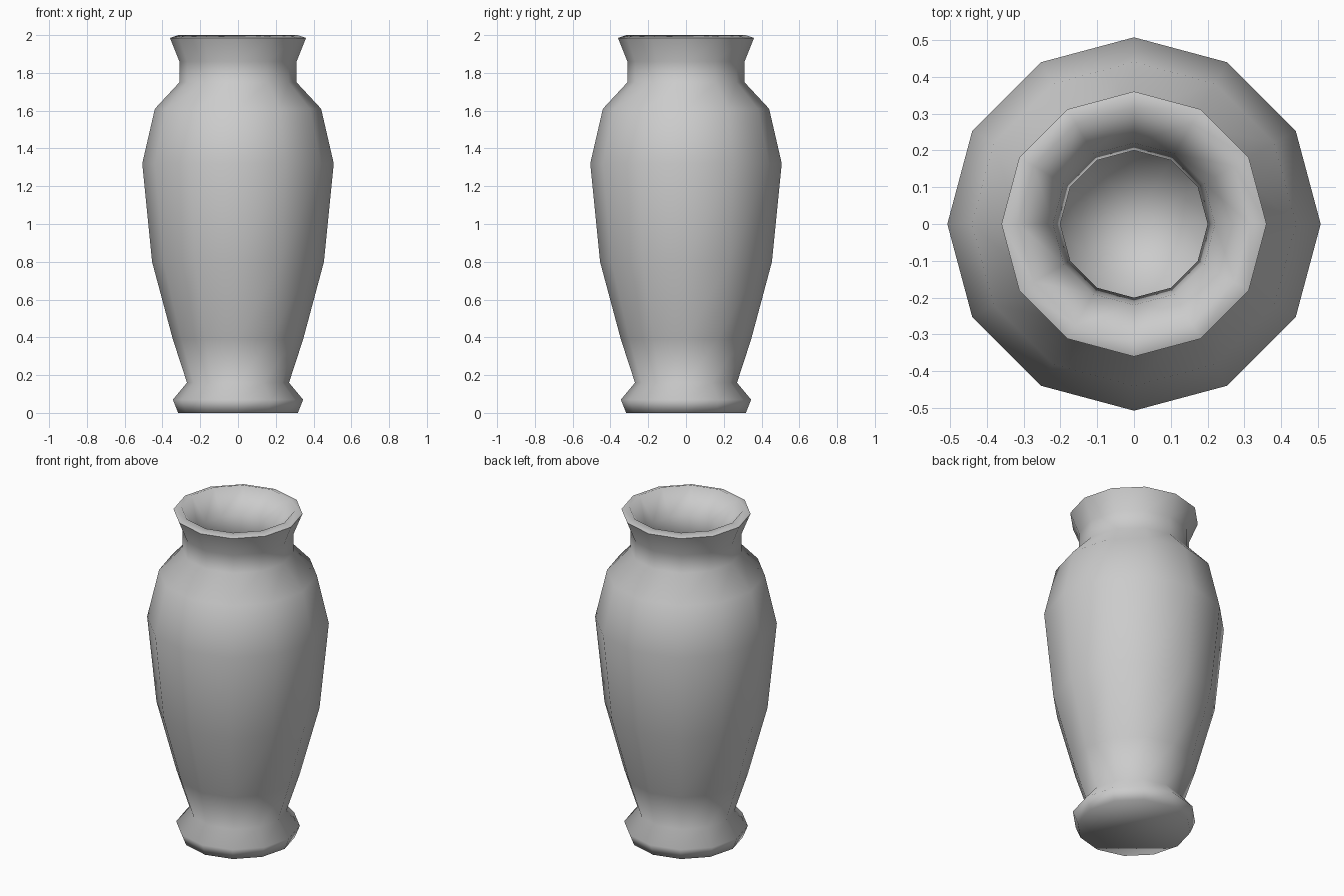
import bpy, bmesh
from math import sin, cos, pi, radians

if "Cube" in bpy.data.objects:
    bpy.data.objects.remove(bpy.data.objects["Cube"])

SIDES = 12

# Profile (radius, height): foot, body, shoulder, neck, lip
outer = [(0.317, 0), (0.345, 0.07), (0.27, 0.16), (0.345, 0.39), (0.455, 0.80),
         (0.507, 1.32), (0.44, 1.61), (0.31, 1.75), (0.31, 1.86), (0.36, 1.985)]
# Thick-walled hollow, from the lip down to the rounded floor
inner = [(0.315, 2.0), (0.22, 1.86), (0.20, 1.75), (0.33, 1.57), (0.40, 1.31),
         (0.35, 0.82), (0.25, 0.43), (0.15, 0.22)]

bm = bmesh.new()
rings = [[bm.verts.new((r * cos(2 * pi * i / SIDES), r * sin(2 * pi * i / SIDES), z))
          for i in range(SIDES)] for r, z in outer + inner]

# Walls
for a, b in zip(rings, rings[1:]):
    for i in range(SIDES):
        j = (i + 1) % SIDES
        bm.faces.new((a[i], a[j], b[j], b[i]))

# Underside and inner floor
bm.faces.new(rings[0][::-1])
floor = bm.verts.new((0, 0, 0.16))
for i in range(SIDES):
    bm.faces.new((rings[-1][i], rings[-1][(i + 1) % SIDES], floor))

bmesh.ops.recalc_face_normals(bm, faces=bm.faces)
mesh = bpy.data.meshes.new("vase")
bm.to_mesh(mesh)
bm.free()
vase = bpy.data.objects.new("vase", mesh)
bpy.context.collection.objects.link(vase)

# Smooth shading with a sharp edge under the foot
bpy.context.view_layer.objects.active = vase
vase.select_set(True)
bpy.ops.object.shade_smooth_by_angle(angle=radians(80))
